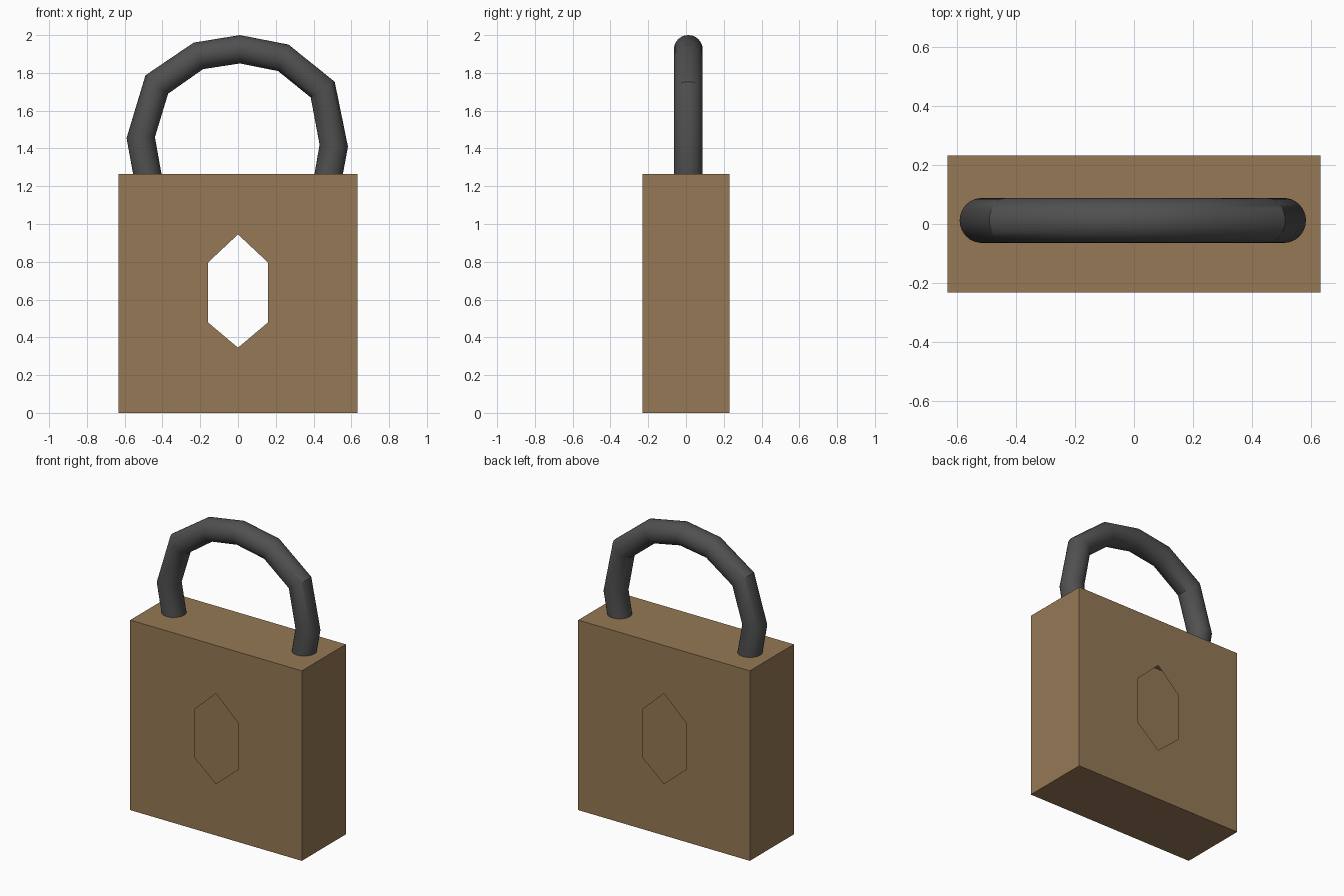
import bpy, bmesh, math
from mathutils import Vector

if "Cube" in bpy.data.objects:
    bpy.data.objects.remove(bpy.data.objects["Cube"])


def material(name, rgb):
    m = bpy.data.materials.new(name)
    m.diffuse_color = (*rgb, 1)
    m.use_nodes = True
    m.node_tree.nodes["Principled BSDF"].inputs["Base Color"].default_value = m.diffuse_color
    return m


def add_object(name, bm, mat):
    bmesh.ops.recalc_face_normals(bm, faces=bm.faces)
    me = bpy.data.meshes.new(name)
    bm.to_mesh(me)
    bm.free()
    me.materials.append(mat)
    ob = bpy.data.objects.new(name, me)
    bpy.context.collection.objects.link(ob)
    return ob


brass = material("brass", (0.30, 0.19, 0.09))
steel = material("dark_steel", (0.08, 0.08, 0.08))

# Hollow body shell: half profile with half of the keyhole, mirrored in x
W, D, H = 0.632, 0.231, 1.265
profile = [(0, 0), (W, 0), (W, H), (0, H),
           (0, 0.945), (0.16, 0.795), (0.16, 0.48), (0, 0.345)]
bm = bmesh.new()
front = [bm.verts.new((x, -D, z)) for x, z in profile]
back = [bm.verts.new((x, D, z)) for x, z in profile]
bm.faces.new(front)
bm.faces.new(back[::-1])
for i in range(3):  # bottom, side and top; the keyhole has no inner walls
    bm.faces.new((front[i + 1], front[i], back[i], back[i + 1]))
body = add_object("lock_body", bm, brass)
mirror = body.modifiers.new("mirror", 'MIRROR')
mirror.use_clip = True

# Shackle: mitred tube, given by outer and inner points of each joint
joints = [((-0.54, 1.18), (-0.39, 1.18)),
          ((-0.59, 1.455), (-0.44, 1.46)),
          ((-0.49, 1.787), (-0.37, 1.69)),
          ((-0.235, 1.96), (-0.185, 1.82)),
          ((0.01, 2.0), (0.01, 1.85)),
          ((0.267, 1.95), (0.212, 1.81)),
          ((0.512, 1.753), (0.385, 1.67)),
          ((0.582, 1.41), (0.432, 1.42)),
          ((0.54, 1.18), (0.39, 1.18))]
SIDES, R, Y = 32, 0.076, 0.012
bm = bmesh.new()
rings = []
for o, i in joints:
    o, i = Vector((o[0], Y, o[1])), Vector((i[0], Y, i[1]))
    mid, half = (o + i) / 2, (o - i) / 2
    angles = [2 * math.pi * k / SIDES for k in range(SIDES)]
    rings.append([bm.verts.new(mid + half * math.cos(a) + Vector((0, R * math.sin(a), 0)))
                  for a in angles])
for a, b in zip(rings, rings[1:]):
    for k in range(SIDES):
        n = (k + 1) % SIDES
        bm.faces.new((a[k], a[n], b[n], b[k]))
bm.faces.new(rings[0])
bm.faces.new(rings[-1])
shackle = add_object("shackle", bm, steel)
bpy.context.view_layer.objects.active = shackle
shackle.select_set(True)
bpy.ops.object.shade_smooth_by_angle(angle=math.radians(30))
